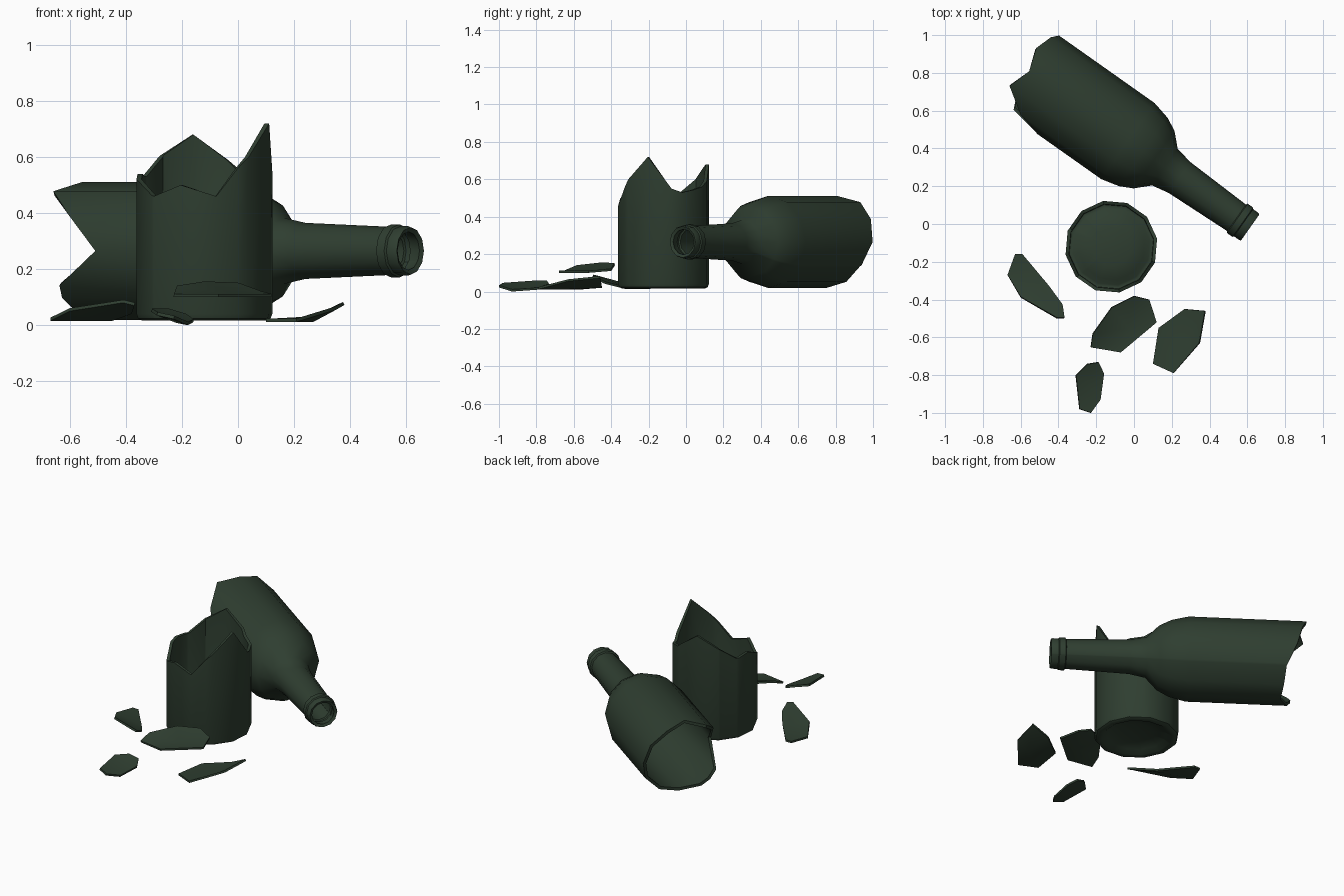
import bpy
import bmesh
import math
from mathutils import Matrix, Vector

default_cube = bpy.data.objects.get("Cube")
if default_cube:
    bpy.data.objects.remove(default_cube, do_unlink=True)

# Dark green bottle glass
glass = bpy.data.materials.new("dark_green_glass")
glass.use_nodes = True
glass_colour = (0.028, 0.048, 0.030, 1.0)
glass.diffuse_color = glass_colour
glass.node_tree.nodes["Principled BSDF"].inputs["Base Color"].default_value = glass_colour

SIDES = 12
STEP = 360 / SIDES


def finish(name, bm, thickness, offset):
    """Turn a surface into a thick, smooth glass object."""
    mesh = bpy.data.meshes.new(name)
    bm.to_mesh(mesh)
    bm.free()
    mesh.materials.append(glass)
    obj = bpy.data.objects.new(name, mesh)
    bpy.context.collection.objects.link(obj)
    bpy.ops.object.select_all(action="DESELECT")
    obj.select_set(True)
    bpy.context.view_layer.objects.active = obj
    wall = obj.modifiers.new("wall", "SOLIDIFY")
    wall.thickness = thickness
    wall.offset = offset
    bpy.ops.object.modifier_apply(modifier=wall.name)
    bpy.ops.object.shade_smooth_by_angle(angle=math.radians(40))
    return obj


def rim_height(rim, angle):
    """Height of the jagged break at an angle, straight between its corners."""
    loop = rim + [(rim[0][0] + 360, rim[0][1])]
    if angle < loop[0][0]:
        angle += 360
    for (a, ha), (b, hb) in zip(loop, loop[1:]):
        if a <= angle <= b:
            return ha + (hb - ha) * (angle - a) / (b - a)


def broken_shell(name, profile, rim, radius, turn, rim_first, matrix):
    """Lathe a faceted profile that ends in a jagged break."""
    corners = [(turn + STEP * k) % 360 for k in range(SIDES)]
    angles = sorted(set(corners + [a % 360 for a, h in rim]))
    bm = bmesh.new()
    columns = []
    for angle in angles:
        # Stay on the flat facet between two corners
        within = (angle - turn) % STEP - STEP / 2
        facet = math.cos(math.radians(STEP / 2)) / math.cos(math.radians(within))
        edge = [(radius, rim_height(rim, angle))]
        points = edge + profile if rim_first else profile + edge
        c, s = math.cos(math.radians(angle)), math.sin(math.radians(angle))
        columns.append([bm.verts.new(matrix @ Vector((r * facet * c, r * facet * s, h)))
                        for r, h in points])
    for left, right in zip(columns, columns[1:] + columns[:1]):
        for i in range(len(left) - 1):
            bm.faces.new((left[i], right[i], right[i + 1], left[i + 1]))
    bmesh.ops.remove_doubles(bm, verts=bm.verts, dist=0.0001)
    return finish(name, bm, 0.018, -1)


# Upright lower half with a hollow foot
RADIUS = 0.246
base_profile = [(0, .06), (.1, .055), (.17, .04), (.2, .02), (.225, .016),
                (.24, .024), (RADIUS, .04)]
base_rim = [(10, .55), (25, .53), (60, .56), (100, .68), (132, .6), (156, .53),
            (180, .54), (222, .46), (250, .5), (280, .46), (300, .56), (340, .72)]
broken_shell("bottle_base", base_profile, base_rim, RADIUS, 10, False,
             Matrix.Translation((-.12, -.12, 0)))

# Upper half lying on its side: shoulder, neck and collared lip
neck_profile = [(RADIUS, -.28), (.222, -.18), (.187, -.11), (.118, -.04), (.1, .055),
                (.086, .425), (.095, .43), (.095, .465), (.088, .47), (.088, .505),
                (.084, .513)]
neck_rim = [(0, -.9), (60, -.96), (90, -.92), (120, -.96), (180, -.69),
            (210, -.87), (225, -.89), (270, -.82), (327, -.84)]
axis = Vector((.817, -.577, 0)).normalized()
up = Vector((0, 0, 1))
side = up.cross(axis)
lying = Matrix((side, up, axis)).transposed().to_4x4()
lying.translation = side * .34 + up * .265
broken_shell("bottle_neck", neck_profile, neck_rim, RADIUS, 0, True, lying)


def shard(name, middle, outline):
    """A curved splinter: an outline fanned around a low middle point."""
    bm = bmesh.new()
    hub = bm.verts.new(middle)
    ring = [bm.verts.new(p) for p in outline]
    for a, b in zip(ring, ring[1:] + ring[:1]):
        bm.faces.new((hub, a, b))
    bmesh.ops.recalc_face_normals(bm, faces=bm.faces)
    if sum(f.normal.z for f in bm.faces) < 0:
        bmesh.ops.reverse_faces(bm, faces=bm.faces)
    return finish(name, bm, 0.012, 1)


# Loose splinters, each tipped up along one edge
shard("left_shard", (-.5, -.32, .014),
      [(-.59, -.16, .015), (-.63, -.16, .015), (-.67, -.27, .015), (-.6, -.39, .05),
       (-.41, -.5, .08), (-.37, -.5, .07), (-.38, -.43, .04), (-.45, -.33, .015)])
shard("middle_shard", (-.03, -.55, .1),
      [(0, -.38, .14), (.08, -.4, .11), (.12, -.52, .1), (-.07, -.68, .1),
       (-.23, -.65, .1), (-.22, -.58, .13), (-.12, -.44, .145)])
shard("right_shard", (.27, -.63, .012),
      [(.27, -.45, .02), (.38, -.46, .072), (.35, -.63, .055), (.21, -.79, .012),
       (.1, -.74, .012), (.13, -.55, .012)])
shard("front_shard", (-.22, -.85, .008),
      [(-.19, -.73, .03), (-.25, -.74, .048), (-.31, -.8, .048), (-.29, -.98, .035),
       (-.23, -1, .022), (-.18, -.93, 0), (-.16, -.79, .01)])
